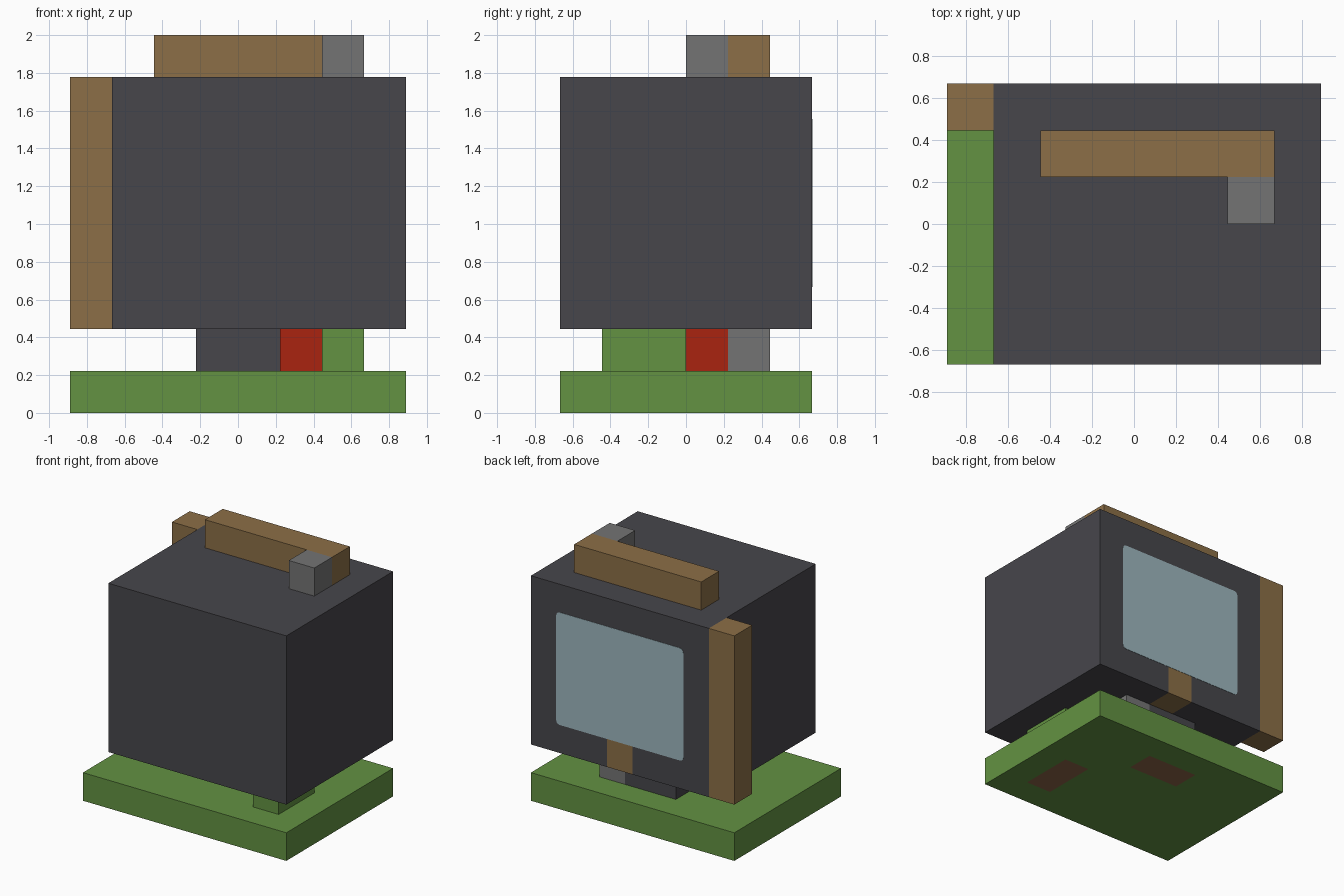
import bpy, bmesh
from mathutils import Vector

U = 2 / 9  # edge length of one block

default = bpy.data.objects.get("Cube")
if default:
    bpy.data.objects.remove(default, do_unlink=True)


def linear(c):
    c /= 255
    return c / 12.92 if c <= 0.04045 else ((c + 0.055) / 1.055) ** 2.4


def colour(name, r, g, b):
    m = bpy.data.materials.new(name)
    m.use_nodes = True
    rgba = (linear(r), linear(g), linear(b), 1)
    m.diffuse_color = rgba
    m.node_tree.nodes["Principled BSDF"].inputs["Base Color"].default_value = rgba
    return m


green = colour("grass green", 99, 146, 66)
dark = colour("charcoal", 71, 70, 75)
brown = colour("wood brown", 140, 111, 71)
dirt = colour("earth brown", 142, 102, 72)
grey = colour("stone grey", 116, 116, 116)
red = colour("signal red", 170, 35, 16)
glass = colour("pale blue", 157, 183, 190)


def new_box(lo, hi):
    bm = bmesh.new()
    bmesh.ops.create_cube(bm, size=1)
    for v in bm.verts:
        v.co = Vector(hi[i] if v.co[i] > 0 else lo[i] for i in range(3)) * U
    return bm


def finish(bm, name, mats):
    mesh = bpy.data.meshes.new(name)
    bmesh.ops.recalc_face_normals(bm, faces=bm.faces)
    bm.to_mesh(mesh)
    bm.free()
    for m in mats:
        mesh.materials.append(m)
    obj = bpy.data.objects.new(name, mesh)
    bpy.context.collection.objects.link(obj)
    return obj


def block(name, lo, hi, mat, patch_mat=None, patches=()):
    """Box between two block corners; faces inside a patch take the second colour."""
    bm = new_box(lo, hi)
    for corners in patches:
        for corner in corners:
            for axis in range(3):
                normal = Vector([float(i == axis) for i in range(3)])
                bmesh.ops.bisect_plane(bm, geom=bm.verts[:] + bm.edges[:] + bm.faces[:],
                                       dist=1e-5, plane_co=Vector(corner) * U, plane_no=normal)
    for f in bm.faces:
        c = f.calc_center_median() / U
        if any(all(a[i] - 0.01 < c[i] < b[i] + 0.01 for i in range(3)) for a, b in patches):
            f.material_index = 1
    return finish(bm, name, [mat, patch_mat] if patch_mat else [mat])


# Base slab with earth showing under two of the supports
block("base", (-4, -3, 0), (4, 3, 1), green, dirt,
      [((2, -2, 0), (3, 0, 1)), ((-1, 1, 0), (1, 2, 1))])

# Supports between base and housing
block("front_support", (2, -2, 1), (3, 0, 2), green)
block("red_support", (1, 0, 1), (2, 1, 2), red)
block("grey_support", (1, 1, 1), (2, 2, 2), grey)
block("dark_support", (-1, 1, 1), (1, 2, 2), dark)

# Housing with a brown block set into its lower back edge
block("housing", (-3, -3, 2), (4, 3, 8), dark, brown, [((0, 2, 2), (1, 3, 3))])
block("corner_post", (-4, 2, 2), (-3, 3, 8), brown)

# Top bar and its grey end block
block("top_bar", (-2, 1, 8), (3, 2, 9), brown)
block("top_end_block", (2, 0, 8), (3, 1, 9), grey)

# Thin screen plate with rounded corners on the back
bm = new_box((-2, 2.99, 3), (3, 3.01, 7))
corner_edges = [e for e in bm.edges if abs(e.verts[0].co.y - e.verts[1].co.y) > 1e-4]
bmesh.ops.bevel(bm, geom=corner_edges, offset=0.03, segments=3, profile=0.5, affect='EDGES')
finish(bm, "screen", [glass])
